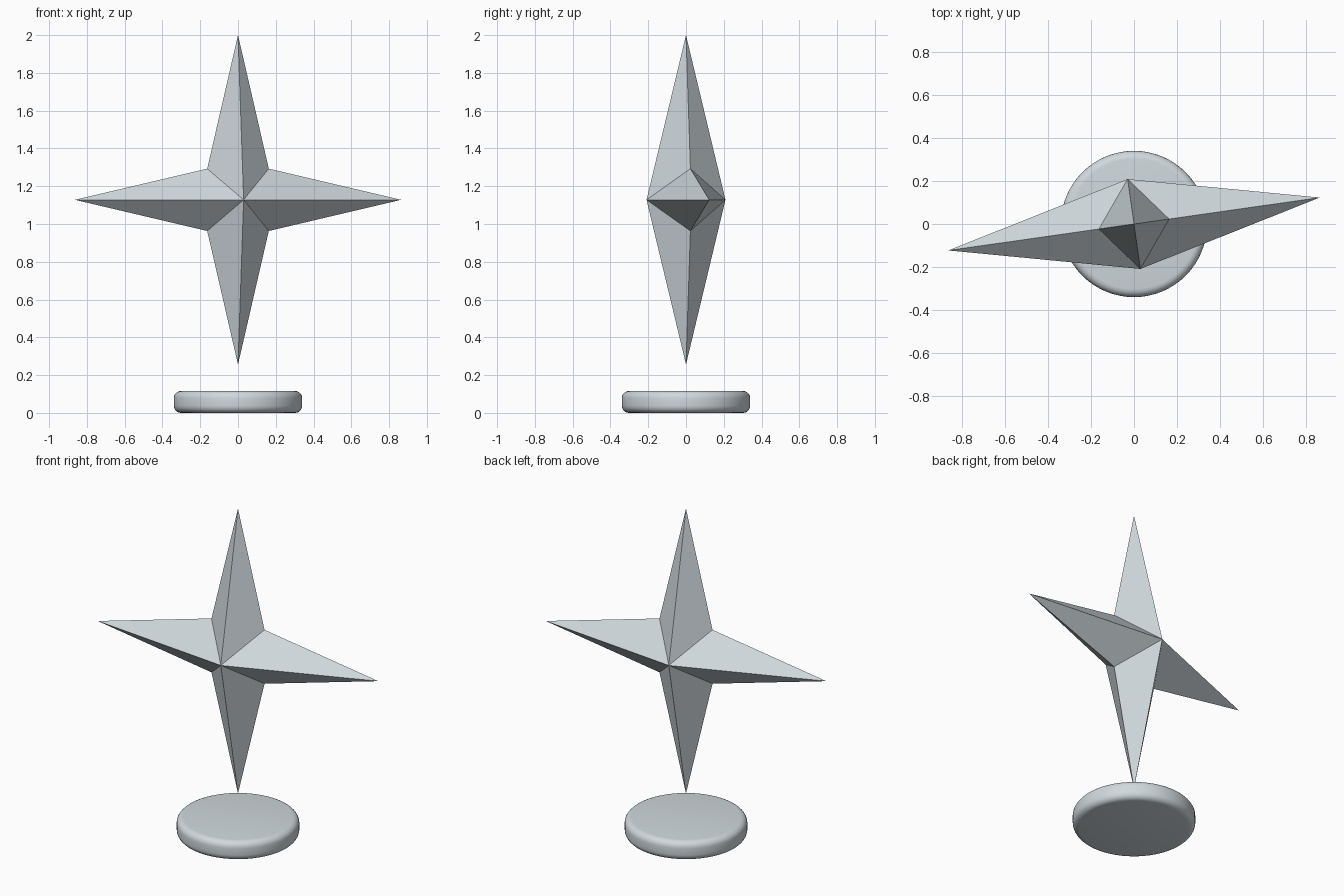
import bpy, bmesh, math
from mathutils import Matrix

if "Cube" in bpy.data.objects:
    bpy.data.objects.remove(bpy.data.objects["Cube"])

silver = bpy.data.materials.new("pale_silver")
silver.diffuse_color = (0.63, 0.69, 0.72, 1)
silver.use_nodes = True
silver.node_tree.nodes["Principled BSDF"].inputs["Base Color"].default_value = silver.diffuse_color


def add_object(name, bm):
    bmesh.ops.recalc_face_normals(bm, faces=bm.faces)
    mesh = bpy.data.meshes.new(name)
    bm.to_mesh(mesh)
    bm.free()
    mesh.materials.append(silver)
    obj = bpy.data.objects.new(name, mesh)
    bpy.context.collection.objects.link(obj)
    return obj


# Floating four-pointed star: alternating tips and notches joined to two apexes
bm = bmesh.new()
TIP, NOTCH, DEPTH = 0.872, 0.233, 0.211
rim = []
for i in range(8):
    a = i * math.pi / 4
    r = NOTCH if i % 2 else TIP
    rim.append(bm.verts.new((r * math.cos(a), 0, r * math.sin(a))))
for y in (-DEPTH, DEPTH):
    apex = bm.verts.new((0, y, 0))
    for i in range(8):
        bm.faces.new((apex, rim[i], rim[(i + 1) % 8]))
bmesh.ops.transform(bm, verts=bm.verts,
                    matrix=Matrix.Translation((0, 0, 1.128)) @ Matrix.Rotation(math.radians(8.1), 4, 'Z'))
add_object("star", bm)

# Round base disc with rounded rims
bm = bmesh.new()
bmesh.ops.create_cone(bm, cap_ends=True, segments=64, radius1=0.34, radius2=0.34,
                      depth=0.116, matrix=Matrix.Translation((0, 0, 0.058)))
rims = [e for e in bm.edges if abs(e.verts[0].co.z - e.verts[1].co.z) < 1e-4]
bmesh.ops.bevel(bm, geom=rims, offset=0.038, segments=5, profile=0.5, affect='EDGES')
base = add_object("base_disc", bm)
bpy.context.view_layer.objects.active = base
base.select_set(True)
bpy.ops.object.shade_smooth_by_angle(angle=math.radians(35))
